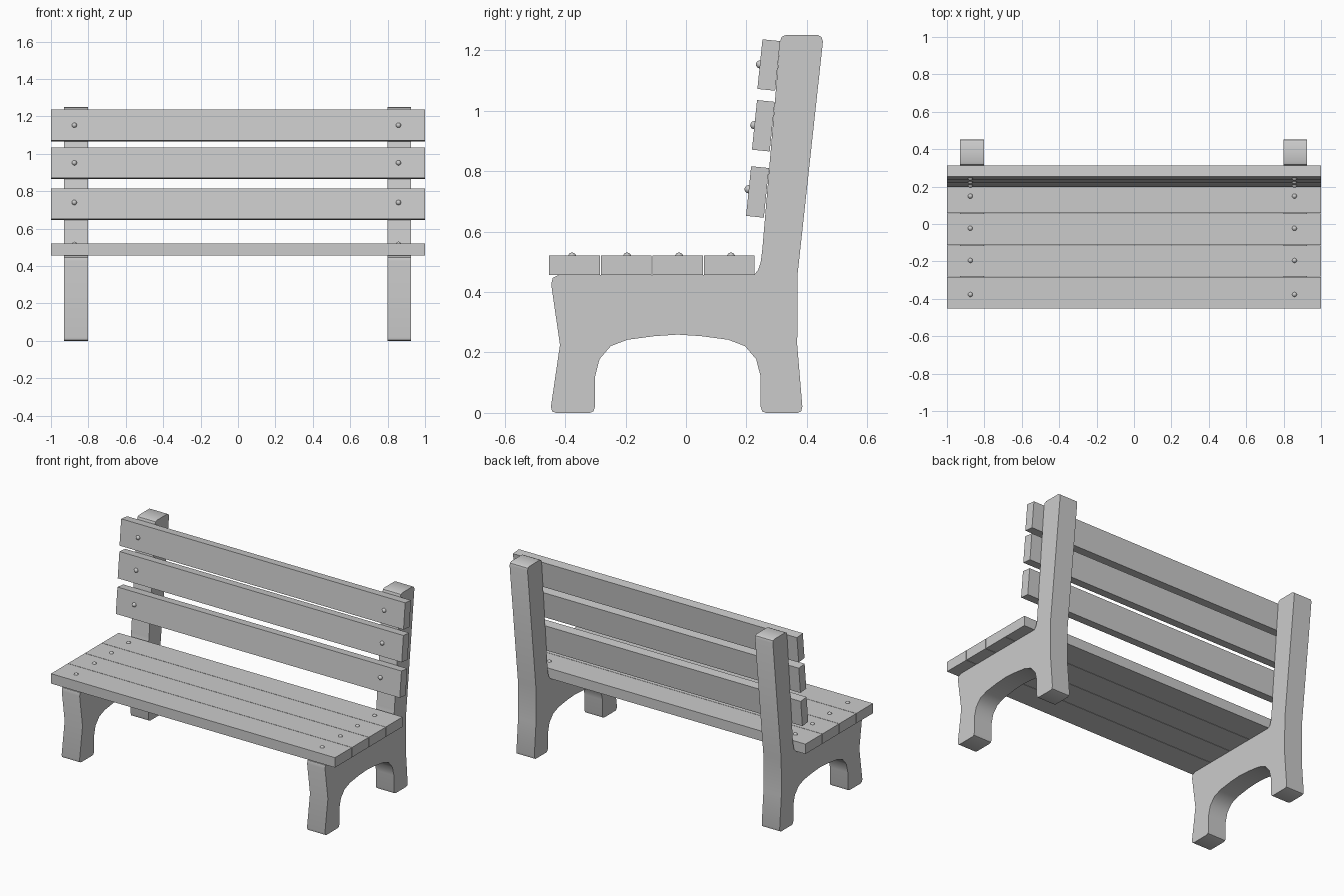
import bpy, bmesh, math
from mathutils import Vector, Matrix

if "Cube" in bpy.data.objects:
    bpy.data.objects.remove(bpy.data.objects["Cube"])

TILT = -0.102
SIDES = (("left", -0.866, -0.875), ("right", 0.862, 0.858))


def finish(bm, name, smooth=False):
    bmesh.ops.recalc_face_normals(bm, faces=bm.faces)
    mesh = bpy.data.meshes.new(name)
    bm.to_mesh(mesh)
    bm.free()
    ob = bpy.data.objects.new(name, mesh)
    bpy.context.collection.objects.link(ob)
    if smooth:
        bpy.ops.object.select_all(action='DESELECT')
        ob.select_set(True)
        bpy.context.view_layer.objects.active = ob
        bpy.ops.object.shade_smooth_by_angle(angle=math.radians(35))
    return ob


def plank(name, y, z, depth, height, tilt=0.0):
    bm = bmesh.new()
    m = (Matrix.Translation((0, y, z)) @ Matrix.Rotation(tilt, 4, 'X')
         @ Matrix.Diagonal((2.0, depth, height, 1)))
    bmesh.ops.create_cube(bm, size=1, matrix=m)
    return finish(bm, name)


def bolt(name, x, y, z):
    bm = bmesh.new()
    bmesh.ops.create_uvsphere(bm, u_segments=12, v_segments=8, radius=0.0135,
                              matrix=Matrix.Translation((x, y, z)))
    return finish(bm, name, True)


# Side frame outline (y, z): leg, seat support and back post in one piece
outline = [
    (-0.43, 0), (-0.443, 0.005), (-0.447, 0.02), (-0.417, 0.225),
    (-0.446, 0.425), (-0.441, 0.447), (-0.42, 0.457),
    (0.225, 0.457), (0.238, 0.472), (0.247, 0.498), (0.252, 0.535),
    (0.311, 1.228), (0.317, 1.245), (0.33, 1.25),
    (0.437, 1.25), (0.449, 1.243), (0.453, 1.228),
    (0.369, 0.457), (0.368, 0.225), (0.385, 0.02), (0.381, 0.005), (0.37, 0),
    (0.265, 0), (0.252, 0.005), (0.247, 0.02),
    (0.247, 0.12), (0.232, 0.178), (0.195, 0.221), (0.14, 0.242),
    (0.05, 0.254), (-0.027, 0.259), (-0.104, 0.254), (-0.194, 0.242),
    (-0.249, 0.221), (-0.286, 0.178), (-0.301, 0.12),
    (-0.301, 0.02), (-0.306, 0.005), (-0.319, 0),
]

for side, cx, bx in SIDES:
    bm = bmesh.new()
    face = bm.faces.new([bm.verts.new((cx - 0.063, y, z)) for y, z in outline])
    ext = bmesh.ops.extrude_face_region(bm, geom=[face], use_keep_orig=True)
    verts = [v for v in ext["geom"] if isinstance(v, bmesh.types.BMVert)]
    bmesh.ops.translate(bm, verts=verts, vec=Vector((0.126, 0, 0)))
    finish(bm, f"{side}_side_frame", True)

# Seat slats with bolts
for i, by in enumerate((-0.377, -0.195, -0.023, 0.149)):
    plank(f"seat_slat_{i + 1}", -0.3685 + i * 0.1705, 0.4885, 0.168, 0.063)
    for side, cx, bx in SIDES:
        bolt(f"{side}_seat_bolt_{i + 1}", bx, by, 0.517)

# Leaning back slats with bolts
for i, (y, z, by, bz) in enumerate(((0.2365, 0.731, 0.207, 0.740),
                                    (0.256, 0.950, 0.226, 0.952),
                                    (0.274, 1.151, 0.245, 1.153))):
    plank(f"back_slat_{i + 1}", y, z, 0.059, 0.165, TILT)
    for side, cx, bx in SIDES:
        bolt(f"{side}_back_bolt_{i + 1}", bx, by, bz)
